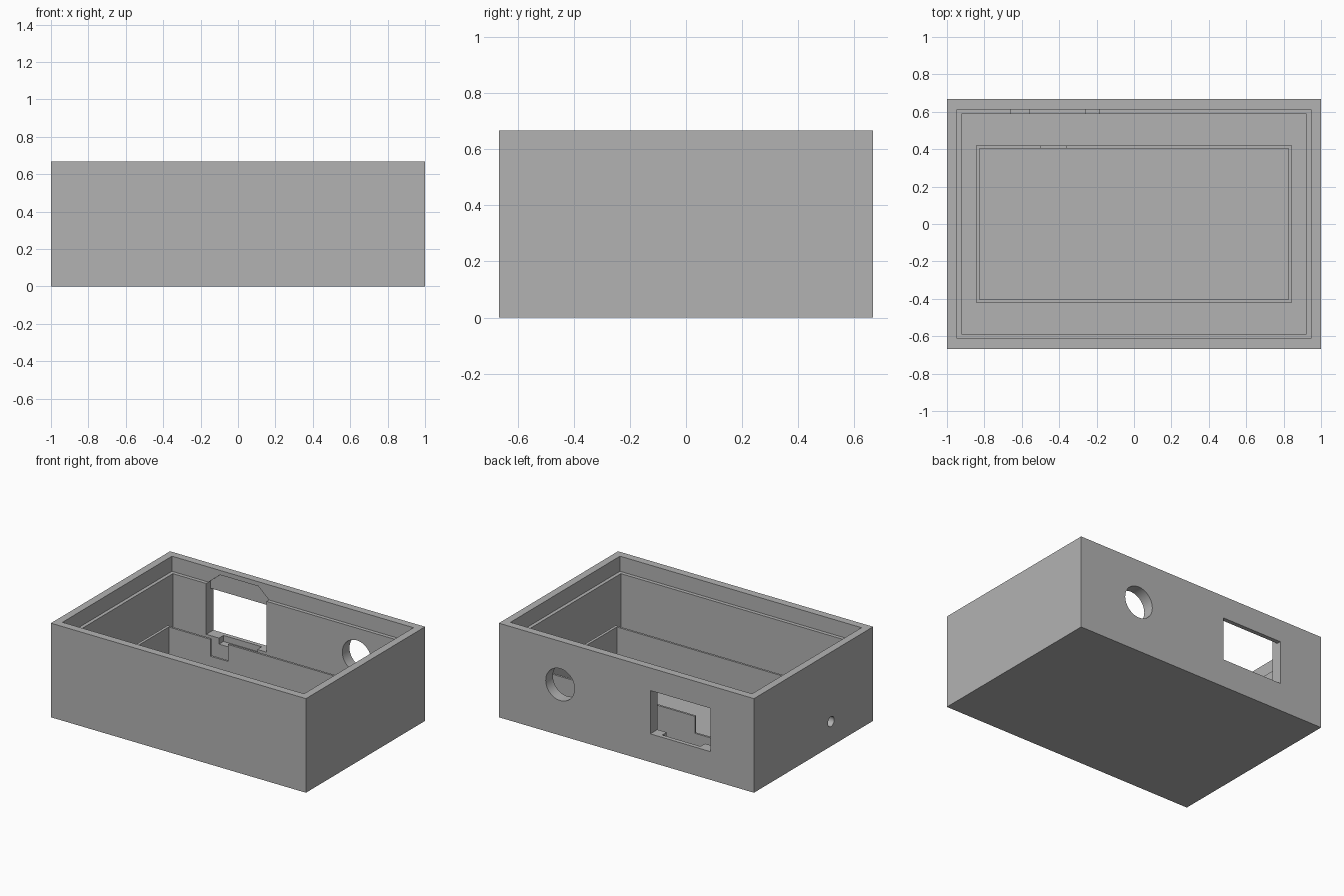
import bpy, bmesh, math
from mathutils import Matrix

cube = bpy.data.objects.get("Cube")
if cube:
    bpy.data.objects.remove(cube, do_unlink=True)

grey = bpy.data.materials.new("plain grey")
grey.use_nodes = True
COLOUR = (0.45, 0.45, 0.45, 1)
grey.diffuse_color = COLOUR
grey.node_tree.nodes["Principled BSDF"].inputs["Base Color"].default_value = COLOUR


def finish(name, bm):
    bmesh.ops.recalc_face_normals(bm, faces=bm.faces)
    mesh = bpy.data.meshes.new(name)
    bm.to_mesh(mesh)
    bm.free()
    mesh.materials.append(grey)
    obj = bpy.data.objects.new(name, mesh)
    bpy.context.collection.objects.link(obj)
    return obj


def prism(name, profile, y0, y1):
    """Extrude an (x, z) outline from y0 to y1."""
    bm = bmesh.new()
    face = bm.faces.new([bm.verts.new((x, y0, z)) for x, z in profile])
    new = bmesh.ops.extrude_face_region(bm, geom=[face])["geom"]
    verts = [v for v in new if isinstance(v, bmesh.types.BMVert)]
    bmesh.ops.translate(bm, verts=verts, vec=(0, y1 - y0, 0))
    return finish(name, bm)


def box(name, x0, x1, y0, y1, z0, z1):
    return prism(name, [(x0, z0), (x1, z0), (x1, z1), (x0, z1)], y0, y1)


def centred_box(name, hx, hy, z0, z1):
    return box(name, -hx, hx, -hy, hy, z0, z1)


def drill(name, centre, radius, axis, sides):
    bm = bmesh.new()
    bmesh.ops.create_cone(bm, cap_ends=True, segments=sides, radius1=radius,
                          radius2=radius, depth=0.2)
    turn = Matrix.Rotation(math.pi / 2, 4, axis)
    bmesh.ops.transform(bm, matrix=Matrix.Translation(centre) @ turn, verts=bm.verts)
    return finish(name, bm)


def cut(target, *cutters):
    """Subtract each cutter, then remove it."""
    for cutter in cutters:
        cutter.hide_render = True
        bpy.context.view_layer.objects.active = target
        mod = target.modifiers.new("cut", "BOOLEAN")
        mod.operation = "DIFFERENCE"
        mod.solver = "EXACT"
        mod.object = cutter
        bpy.ops.object.modifier_apply(modifier=mod.name)
        bpy.data.objects.remove(cutter, do_unlink=True)


def smooth_holes(obj):
    bpy.ops.object.select_all(action="DESELECT")
    obj.select_set(True)
    bpy.context.view_layer.objects.active = obj
    bpy.ops.object.shade_smooth_by_angle(angle=math.radians(30))


FLOOR, LEDGE, HEIGHT = 0.055, 0.56, 0.667

# Open case with a lid rebate around the rim
case = centred_box("case", 1, 0.667, 0, HEIGHT)
cut(case,
    centred_box("cavity", 0.922, 0.587, FLOOR, 1),
    centred_box("lid_rebate", 0.947, 0.613, LEDGE, 1))

# Socket opening in the back wall, with a bevelled pocket behind it
WIN_L, WIN_R, SILL = -0.66, -0.187, 0.2
pocket = [(WIN_L, SILL), (-0.56, SILL), (-0.56, 0.157), (-0.26, 0.157),
          (-0.26, SILL), (WIN_R, SILL), (WIN_R, LEDGE), (-0.27, 0.635),
          (-0.57, 0.635), (WIN_L, LEDGE)]
cut(case,
    prism("socket_pocket", pocket, 0.5, 0.637),
    box("socket_window", WIN_L, WIN_R, 0.5, 0.8, SILL, 0.507))

# Round holes in the back and side walls
cut(case,
    drill("back_hole", (0.52, 0.63, 0.36), 0.113, "X", 48),
    drill("side_hole", (-0.96, -0.196, 0.175), 0.035, "Y", 32))
smooth_holes(case)

# Thin mounting frame standing on the floor, notched at the back
frame = centred_box("mounting_frame", 0.846, 0.42, FLOOR - 0.01, 0.277)
cut(frame,
    centred_box("frame_inside", 0.826, 0.405, -0.1, 1),
    box("frame_notch", -0.5, -0.363, 0.3, 0.5, 0.157, 1))
